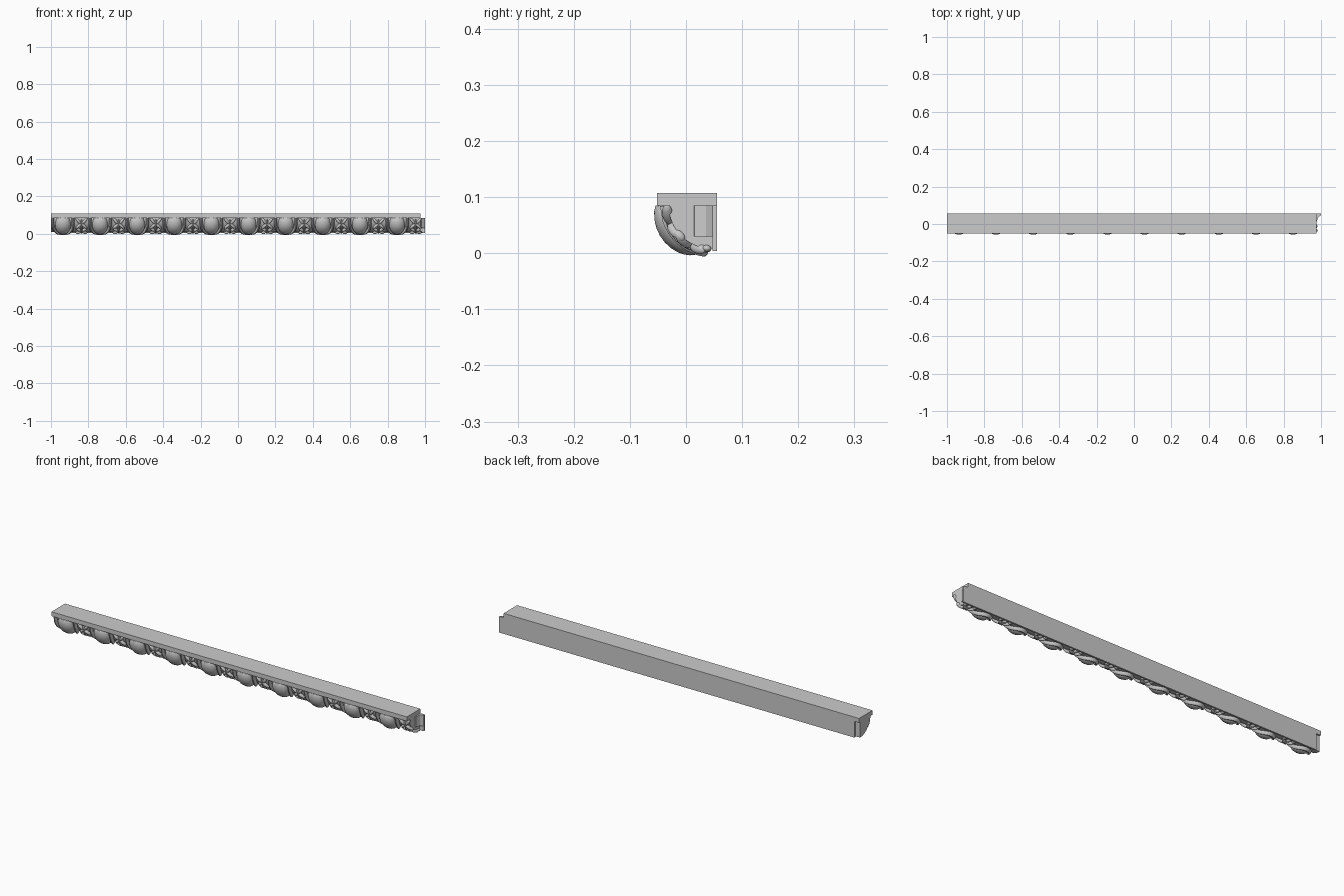
import bpy, bmesh
from math import sin, cos, pi, radians
from mathutils import Matrix, Vector

if "Cube" in bpy.data.objects:
    bpy.data.objects.remove(bpy.data.objects["Cube"])

CY, CZ, R = 0.046, 0.085, 0.077    # centre and radius of the quarter-round bed
PITCH, COUNT, FIRST = 0.1985, 10, -0.936


def on_bed(x, s, h):
    """Wrap a flat (along, down, out) position onto the quarter round."""
    a = max(s, 0) / R
    return Vector((x, CY - (R + h) * cos(a), CZ - (R + h) * sin(a)))


def finish(name, bm, smooth=True):
    bmesh.ops.recalc_face_normals(bm, faces=bm.faces)
    mesh = bpy.data.meshes.new(name)
    bm.to_mesh(mesh)
    bm.free()
    ob = bpy.data.objects.new(name, mesh)
    bpy.context.collection.objects.link(ob)
    if smooth:
        bpy.ops.object.select_all(action='DESELECT')
        bpy.context.view_layer.objects.active = ob
        ob.select_set(True)
        bpy.ops.object.shade_smooth_by_angle(angle=radians(40))
    return ob


def prism(name, pts, offset, smooth=False):
    """Closed outline of 3D points pushed along an offset."""
    bm = bmesh.new()
    face = bm.faces.new([bm.verts.new(p) for p in pts])
    ext = bmesh.ops.extrude_face_region(bm, geom=[face])
    moved = [v for v in ext['geom'] if isinstance(v, bmesh.types.BMVert)]
    bmesh.ops.translate(bm, verts=moved, vec=offset)
    return finish(name, bm, smooth)


def box(name, x0, x1, y0, y1, z0, z1):
    prism(name, [(x0, y0, z0), (x1, y0, z0), (x1, y1, z0), (x0, y1, z0)], (0, 0, z1 - z0))


def blob(bm, x0, x, s, h, size, turn=0, seg=12, rings=8):
    """Ellipsoid bent over the bed."""
    m = (Matrix.Translation((x, s, h)) @ Matrix.Rotation(turn, 4, 'Z')
         @ Matrix.Diagonal((*size, 1)))
    new = bmesh.ops.create_uvsphere(bm, u_segments=seg, v_segments=rings, radius=1, matrix=m)
    for v in new['verts']:
        v.co = on_bed(x0 + v.co.x, v.co.y, v.co.z)


def u_band(bm, x0, width, depth, thick, rise, steps=28, sides=10):
    """Raised U-shaped rim around an egg."""
    rings = []
    for i in range(steps + 1):
        t = -0.12 + (pi + 0.24) * i / steps
        c, d = cos(t), sin(t)
        ring = []
        for k in range(sides):
            b = 2 * pi * k / sides
            r = thick * cos(b)
            ring.append(bm.verts.new(on_bed(x0 + (width + r) * c,
                        0.025 + (depth + r) * d if d > 0 else 0.025 + 0.2 * d,
                        rise * sin(b))))
        rings.append(ring)
    for a, b in zip(rings, rings[1:]):
        for k in range(sides):
            n = (k + 1) % sides
            bm.faces.new((a[k], a[n], b[n], b[k]))
    bm.faces.new(rings[0])
    bm.faces.new(rings[-1])


# Top fillet, back plate and the slanted joint at the right end
box("top_fillet", -1, 0.975, -0.052, 0.055, 0.085, 0.107)
box("back_plate", -0.975, 1, 0.047, 0.055, 0.004, 0.085)
prism("end_joint", [(0.97, 0.012, 0.03), (0.978, 0.015, 0.03), (0.985, 0.036, 0.03),
                    (1, 0.048, 0.03), (0.97, 0.048, 0.03)], (0, 0, 0.055))

# Quarter-round bed behind the carving
arc = [on_bed(-1, R * pi / 2 * i / 16, 0) for i in range(17)]
prism("ovolo_bed", arc + [(-1, 0.047, 0.008), (-1, 0.047, 0.085)], (1.975, 0, 0), True)

# Carved eggs, rims and darts
eggs, rims, darts = bmesh.new(), bmesh.new(), bmesh.new()
for i in range(COUNT):
    x = FIRST + PITCH * i
    blob(eggs, x, 0, 0.040, 0.002, (0.041, 0.064, 0.028), seg=28, rings=18)
    u_band(rims, x, 0.055, 0.083, 0.008, 0.016)
    d = x + PITCH / 2
    # spine and tip of the dart
    blob(darts, d, 0, 0.06, 0.003, (0.006, 0.055, 0.010))
    blob(darts, d, 0, 0.108, 0.001, (0.010, 0.012, 0.007))
    # mirrored leaves
    for side in (-1, 1):
        for px, s, length, turn in ((0.017, 0.016, 0.024, 50), (0.014, 0.044, 0.022, -45),
                                    (0.015, 0.070, 0.022, 45), (0.016, 0.097, 0.020, -40)):
            blob(darts, d, side * px, s, 0.003, (length, 0.0075, 0.010), side * radians(-turn))
        blob(darts, d, side * 0.024, 0.058, 0.002, (0.007, 0.012, 0.008))
        blob(darts, d, side * 0.026, 0.112, 0, (0.010, 0.008, 0.006))
finish("eggs", eggs)
finish("egg_rims", rims)
finish("leaf_darts", darts)
